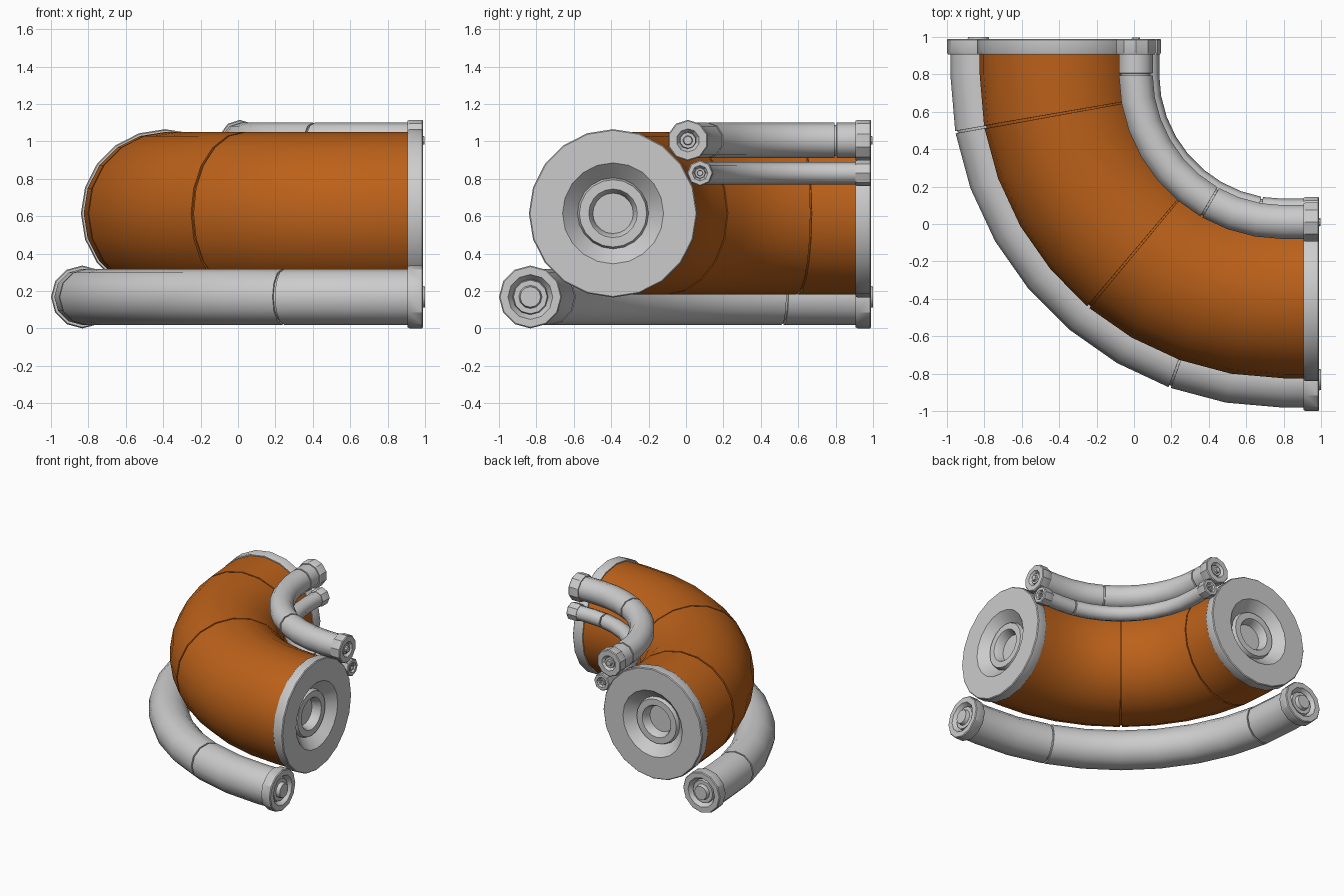
import bpy, bmesh, math
from mathutils import Vector

if "Cube" in bpy.data.objects:
    bpy.data.objects.remove(bpy.data.objects["Cube"])

PIVOT = 0.8            # all pipes bend round x = y = 0.8
STEPS = 9              # 10 degree bend segments

orange = bpy.data.materials.new("orange_paint")
orange.diffuse_color = (0.5, 0.12, 0.01, 1)
orange.use_nodes = True
orange.node_tree.nodes["Principled BSDF"].inputs["Base Color"].default_value = orange.diffuse_color


def frame(s, R):
    """Point on the bend path and its outward direction at distance s."""
    L = R * math.pi / 2
    t = min(max(s / R, 0), math.pi / 2)
    out = Vector((-math.sin(t), -math.cos(t), 0))
    p = Vector((PIVOT, PIVOT, 0)) + out * R
    if s < 0:
        p.x -= s
    if s > L:
        p.y += s - L
    return p, out


def sweep(name, profile, R, z, sides, angle, mat=None, cap=False):
    """Skin rings of (distance, radius) along the bend path."""
    bm = bmesh.new()
    rings = []
    for s, r in profile:
        p, out = frame(s, R)
        ring = []
        for i in range(sides):
            a = 2 * math.pi * i / sides
            ring.append(bm.verts.new(p + Vector((0, 0, z + r * math.cos(a))) + out * (r * math.sin(a))))
        rings.append(ring)
    for a, b in zip(rings, rings[1:]):
        for i in range(sides):
            j = (i + 1) % sides
            bm.faces.new((a[i], a[j], b[j], b[i]))
    if cap:
        bm.faces.new(rings[-1])
    bmesh.ops.recalc_face_normals(bm, faces=bm.faces)
    me = bpy.data.meshes.new(name)
    bm.to_mesh(me)
    bm.free()
    ob = bpy.data.objects.new(name, me)
    bpy.context.collection.objects.link(ob)
    if mat:
        me.materials.append(mat)
    bpy.ops.object.select_all(action='DESELECT')
    ob.select_set(True)
    bpy.context.view_layer.objects.active = ob
    bpy.ops.object.shade_smooth_by_angle(angle=math.radians(angle))


def pipe(name, R, z, r, flange, sides, seams, socket, mat=None):
    # bent tube with narrow grooves at the seam angles
    L = R * math.pi / 2
    w, g = 0.006, 0.012
    prof = [(-0.12, r), (L + 0.12, r)]
    prof += [(L * k / STEPS, r) for k in range(STEPS + 1) if k * 10 not in seams]
    for deg in seams:
        c = L * deg / 90
        prof += [(c - w, r), (c - w + 0.0005, r - g), (c + w - 0.0005, r - g), (c + w, r)]
    prof.sort(key=lambda q: q[0])
    sweep(name, prof, R, z, sides, 50, mat)

    # flange with recessed socket on each end
    b = 0.012
    cap = [(0.105, r * 0.97), (0.105, flange - b / 2), (0.105 + b, flange),
           (0.19 - b / 2, flange), (0.19, flange - b / 2)] + socket
    sweep(name + "_flange_right", [(-d, q) for d, q in cap], R, z, sides, 30, None, True)
    sweep(name + "_flange_back", [(L + d, q) for d, q in cap], R, z, sides, 30, None, True)


# large orange duct
pipe("main_duct", 1.19, 0.615, 0.435, 0.45, 20, (40, 80),
     [(0.19, 0.27), (0.11, 0.19), (0.14, 0.18), (0.14, 0.13), (0.125, 0.12), (0.07, 0.108)], orange)

# outer lower pipe
pipe("outer_pipe", 1.632, 0.168, 0.15, 0.168, 12, (20, 80),
     [(0.19, 0.12), (0.15, 0.095), (0.17, 0.09), (0.17, 0.062), (0.2, 0.055)])

# inner upper pipe
pipe("upper_pipe", 0.79, 1.005, 0.095, 0.11, 10, (30, 90),
     [(0.19, 0.062), (0.165, 0.045), (0.178, 0.042), (0.178, 0.026), (0.196, 0.022)])

# thin inner pipe
pipe("thin_pipe", 0.725, 0.83, 0.06, 0.07, 8, (10,),
     [(0.19, 0.042), (0.172, 0.03), (0.182, 0.027), (0.182, 0.016), (0.165, 0.014)])
